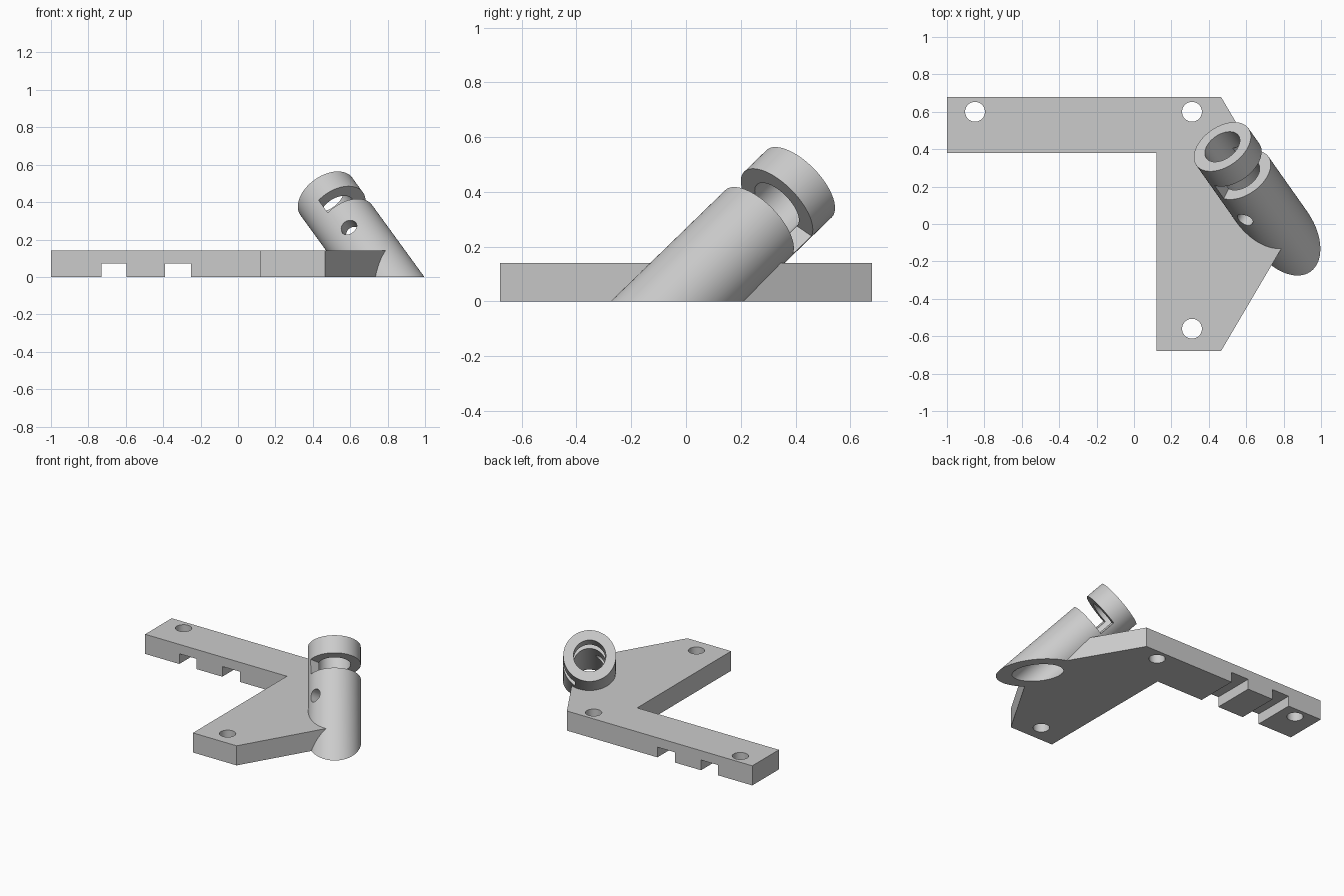
import bpy, bmesh
from mathutils import Matrix, Vector

if "Cube" in bpy.data.objects:
    bpy.data.objects.remove(bpy.data.objects["Cube"])

H = 0.14                                  # plate thickness
R, BORE = 0.171, 0.105                    # tube radii
BASE = Vector((0.785, -0.03, 0))          # tube axis on the ground
D = Vector((-0.727, 1.03, 1)).normalized()
LENGTH = 0.692


def finish(name, bm):
    bmesh.ops.recalc_face_normals(bm, faces=bm.faces)
    me = bpy.data.meshes.new(name)
    bm.to_mesh(me)
    bm.free()
    ob = bpy.data.objects.new(name, me)
    bpy.context.collection.objects.link(ob)
    return ob


def prism(name, pts, z0, z1):
    bm = bmesh.new()
    face = bm.faces.new([bm.verts.new((x, y, z0)) for x, y in pts])
    ext = bmesh.ops.extrude_face_region(bm, geom=[face])
    verts = [g for g in ext["geom"] if isinstance(g, bmesh.types.BMVert)]
    bmesh.ops.translate(bm, verts=verts, vec=(0, 0, z1 - z0))
    return finish(name, bm)


def box(name, lo, hi, frame=Matrix()):
    lo, hi = Vector(lo), Vector(hi)
    bm = bmesh.new()
    m = frame @ Matrix.Translation((lo + hi) / 2) @ Matrix.Diagonal((*(hi - lo), 1))
    bmesh.ops.create_cube(bm, size=1, matrix=m)
    return finish(name, bm)


def rod(name, a, b, r, segs=72):
    a, b = Vector(a), Vector(b)
    rot = (b - a).to_track_quat('Z', 'Y').to_matrix().to_4x4()
    bm = bmesh.new()
    bmesh.ops.create_cone(bm, cap_ends=True, segments=segs, radius1=r, radius2=r,
                          depth=(b - a).length,
                          matrix=Matrix.Translation((a + b) / 2) @ rot)
    return finish(name, bm)


def combine(ob, other, op):
    mod = ob.modifiers.new(op.title(), 'BOOLEAN')
    mod.operation, mod.solver, mod.object = op, 'EXACT', other
    bpy.context.view_layer.objects.active = ob
    bpy.ops.object.modifier_apply(modifier=mod.name)
    bpy.data.objects.remove(other)


# Tube frame: local x in the xz plane, local z along the axis
n = Vector((D.z, 0, -D.x)).normalized()
w = D.cross(n)
frame = Matrix.Translation(BASE) @ Matrix((n, w, D)).transposed().to_4x4()

# L-shaped mounting plate with a pointed side
bracket = prism("mounting_bracket", [(-1, 0.68), (-1, 0.38), (0.12, 0.38), (0.12, -0.68),
                                     (0.465, -0.68), (0.865, 0), (0.465, 0.68)], 0, H)

# Tilted tube, trimmed flush with the ground
tube = rod("tilted_tube", BASE - D * 0.4, BASE + D * LENGTH, R)
combine(tube, box("ground_cut", (-2, -2, -2), (2, 2, 0)), 'DIFFERENCE')
combine(bracket, tube, 'UNION')

# Bore, side slot below the collar, and a pin hole in the front wall
combine(bracket, rod("bore", BASE - D * 0.5, BASE + D * (LENGTH + 0.2), BORE), 'DIFFERENCE')
combine(bracket, box("slot", (-0.045, -0.3, 0.457), (0.3, 0.3, 0.565), frame), 'DIFFERENCE')
pin = BASE + D * 0.285
combine(bracket, rod("pin_hole", pin - w * 0.3, pin, 0.045, 40), 'DIFFERENCE')

# Screw holes
for x, y in ((-0.85, 0.6), (0.31, 0.6), (0.31, -0.56)):
    combine(bracket, rod("screw_hole", (x, y, -0.1), (x, y, H + 0.1), 0.053, 40), 'DIFFERENCE')

# Notches under the long arm
for x0, x1 in ((-0.73, -0.595), (-0.39, -0.25)):
    combine(bracket, box("notch", (x0, 0.3, -0.1), (x1, 0.8, 0.073)), 'DIFFERENCE')

bpy.ops.object.select_all(action='DESELECT')
bracket.select_set(True)
bpy.context.view_layer.objects.active = bracket
bpy.ops.object.shade_smooth_by_angle(angle=0.5)
